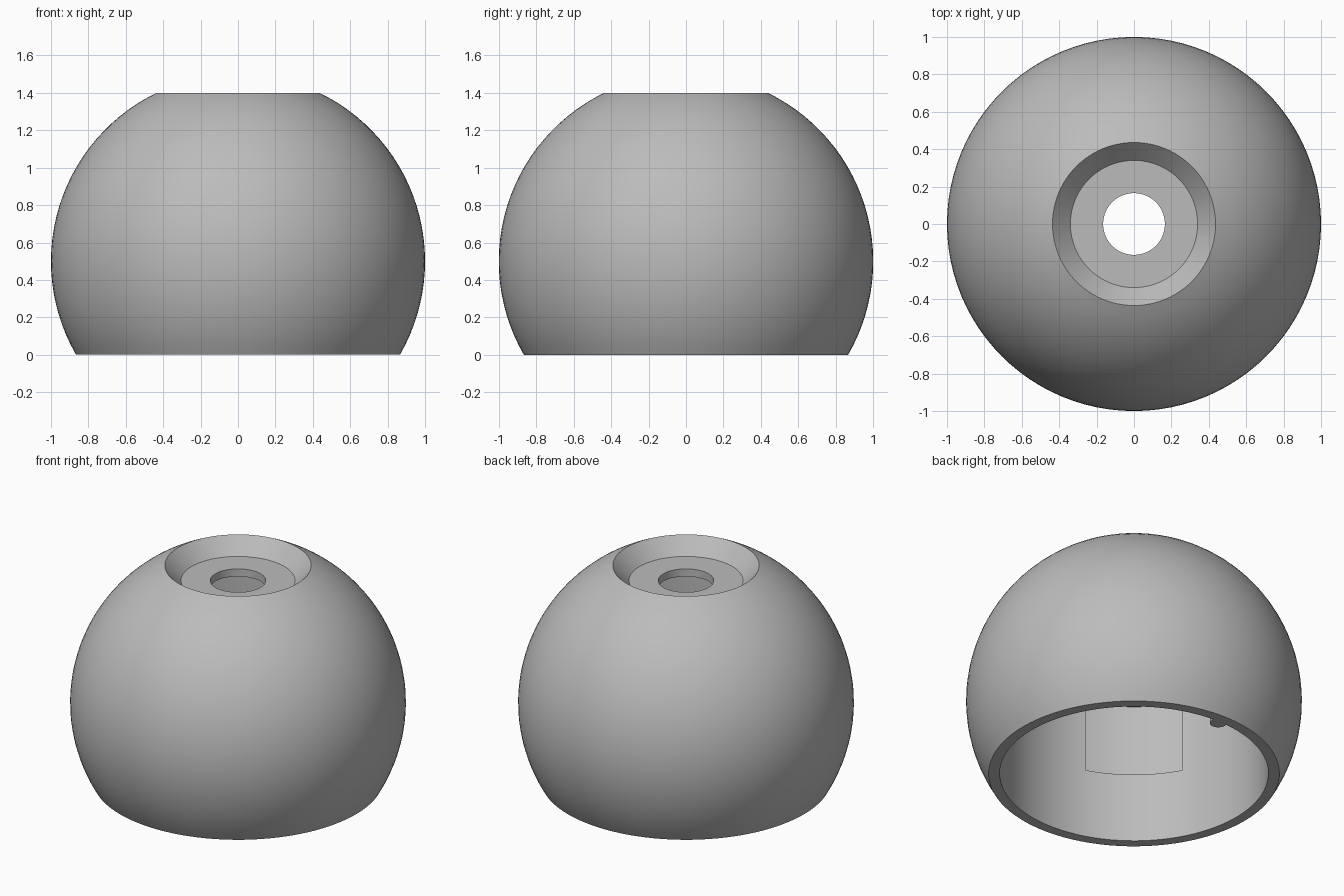
import bpy
import bmesh
from math import sin, cos, pi, sqrt, radians
from mathutils import Matrix, Vector

cube = bpy.data.objects.get("Cube")
if cube:
    bpy.data.objects.remove(cube, do_unlink=True)

CENTRE = 0.5      # height of the sphere centre
TOP = 1.4         # flat cut at the top
SEGMENTS = 96

grey = bpy.data.materials.new("plain grey")
grey.use_nodes = True
grey.diffuse_color = (0.5, 0.5, 0.5, 1)
grey.node_tree.nodes["Principled BSDF"].inputs["Base Color"].default_value = (0.5, 0.5, 0.5, 1)


def make_object(name, bm):
    bmesh.ops.recalc_face_normals(bm, faces=bm.faces)
    mesh = bpy.data.meshes.new(name)
    bm.to_mesh(mesh)
    bm.free()
    mesh.materials.append(grey)
    obj = bpy.data.objects.new(name, mesh)
    bpy.context.collection.objects.link(obj)
    return obj


def lathe(name, profile):
    """Spin a closed (radius, height) outline around the z axis."""
    bm = bmesh.new()
    verts = [bm.verts.new((r, 0, z)) for r, z in profile]
    edges = [bm.edges.new((a, b)) for a, b in zip(verts, verts[1:] + verts[:1])]
    bmesh.ops.spin(bm, geom=verts + edges, cent=(0, 0, 0), axis=(0, 0, 1),
                   angle=2 * pi, steps=SEGMENTS)
    bmesh.ops.remove_doubles(bm, verts=bm.verts, dist=0.0001)
    return make_object(name, bm)


def prism(name, outline, bottom, top):
    """Extrude a flat (x, y) outline upward."""
    bm = bmesh.new()
    face = bm.faces.new([bm.verts.new((x, y, bottom)) for x, y in outline])
    moved = bmesh.ops.extrude_face_region(bm, geom=[face])["geom"]
    bmesh.ops.translate(bm, vec=(0, 0, top - bottom),
                        verts=[v for v in moved if isinstance(v, bmesh.types.BMVert)])
    return make_object(name, bm)


def smooth(obj):
    bpy.ops.object.select_all(action="DESELECT")
    obj.select_set(True)
    bpy.context.view_layer.objects.active = obj
    bpy.ops.object.shade_smooth_by_angle(angle=radians(25))


# Hollow truncated sphere: outer skin, sloped seat, centre hole, inner chamber
steps = 28
outer = []
for i in range(steps + 1):
    a = radians(-30) + i / steps * (radians(64.16) + radians(30))
    outer.append((cos(a), CENTRE + sin(a)))
outer[-1] = (sqrt(1 - (TOP - CENTRE) ** 2), TOP)
inside = [(0.34, 1.3), (0.165, 1.3), (0.165, 1.25), (0.55, 1.25), (0.8, 0.97), (0.8, 0)]
shell = lathe("dome_shell", outer + inside)

# Shallow pocket in the chamber wall
heading = radians(230)
half = radians(21.2)
arc = [heading - half + 2 * half * i / 12 for i in range(13)]
sector = [(0.85 * cos(a), 0.85 * sin(a)) for a in arc]
sector += [(0.72 * cos(a), 0.72 * sin(a)) for a in reversed(arc)]
cutter = prism("pocket_cutter", sector, 0.455, 0.95)
cutter.hide_render = True
cut = shell.modifiers.new("pocket", "BOOLEAN")
cut.operation = "DIFFERENCE"
cut.solver = "EXACT"
cut.object = cutter
bpy.context.view_layer.objects.active = shell
bpy.ops.object.modifier_apply(modifier=cut.name)
bpy.data.objects.remove(cutter, do_unlink=True)
smooth(shell)

# Small rounded rib on the chamber wall at the back
rib_outline = [(0.05, 0.82)] + [(0.05 * cos(a), 0.78 - 0.05 * sin(a))
                                for a in [pi * i / 10 for i in range(11)]] + [(-0.05, 0.82)]
rib = prism("inner_rib", rib_outline, 0.002, 0.2)
smooth(rib)
